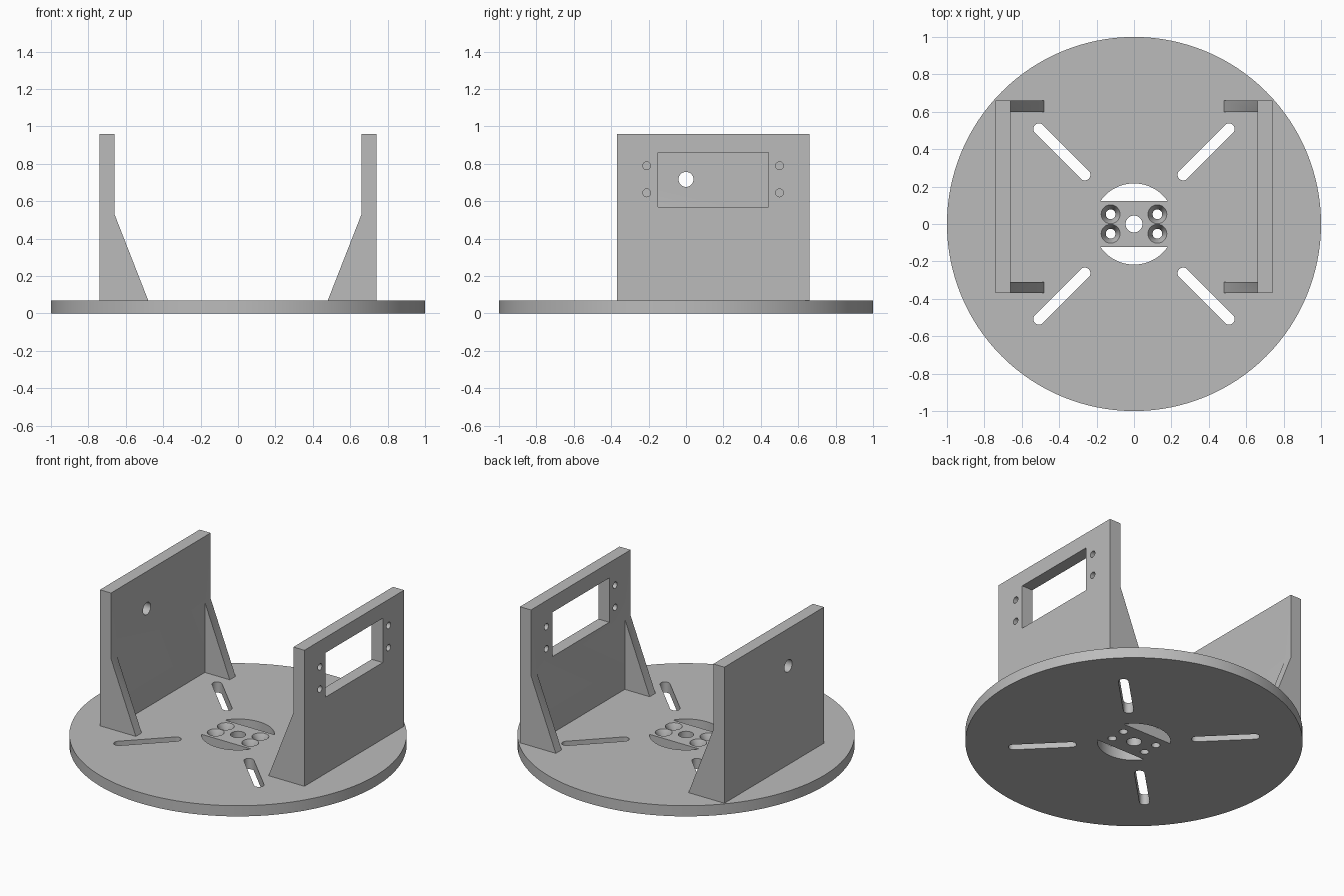
import bpy
import bmesh
from math import pi, cos, sin, asin, sqrt
from mathutils import Vector

cube = bpy.data.objects.get("Cube")
if cube:
    bpy.data.objects.remove(cube, do_unlink=True)

grey = bpy.data.materials.new("plain grey")
grey.use_nodes = True
colour = (0.5, 0.5, 0.5, 1)
grey.diffuse_color = colour
grey.node_tree.nodes["Principled BSDF"].inputs["Base Color"].default_value = colour

BASE_TOP, WALL_TOP = 0.07, 0.96
INNER, OUTER = 0.66, 0.74        # wall thickness range in x
FRONT, BACK = -0.37, 0.66        # wall range in y
RIB = 0.06                       # gusset thickness


def arc(cx, cy, r, start=0, end=2 * pi, steps=48):
    return [(cx + r * cos(start + (end - start) * i / steps),
             cy + r * sin(start + (end - start) * i / steps)) for i in range(steps + 1)]


def circle(cx, cy, r, steps=32):
    return arc(cx, cy, r, steps=steps)[:-1]


def loft(name, lower, upper, a, b, axis="z"):
    """Solid between two matching outlines at positions a and b along an axis."""
    place = {"x": lambda u, v, w: (w, u, v),
             "y": lambda u, v, w: (u, w, v),
             "z": lambda u, v, w: (u, v, w)}[axis]
    bm = bmesh.new()
    rings = [[bm.verts.new(place(u, v, w)) for u, v in pts]
             for pts, w in ((lower, a), (upper, b))]
    for ring in rings:
        bm.faces.new(ring)
    n = len(lower)
    for i in range(n):
        j = (i + 1) % n
        bm.faces.new((rings[0][i], rings[0][j], rings[1][j], rings[1][i]))
    bmesh.ops.recalc_face_normals(bm, faces=bm.faces)
    mesh = bpy.data.meshes.new(name)
    bm.to_mesh(mesh)
    bm.free()
    mesh.materials.append(grey)
    obj = bpy.data.objects.new(name, mesh)
    bpy.context.collection.objects.link(obj)
    return obj


def prism(name, outline, a, b, axis="z"):
    return loft(name, outline, outline, a, b, axis)


def rect(u0, u1, v0, v1):
    return [(u0, v0), (u1, v0), (u1, v1), (u0, v1)]


def carve(obj, cutters):
    """Subtract the cutters, then shade curved faces smooth."""
    bpy.context.view_layer.objects.active = obj
    for cutter in cutters:
        cutter.hide_render = True
        mod = obj.modifiers.new("cut", "BOOLEAN")
        mod.operation = "DIFFERENCE"
        mod.solver = "EXACT"
        mod.object = cutter
        bpy.ops.object.modifier_apply(modifier=mod.name)
        bpy.data.objects.remove(cutter, do_unlink=True)
    bpy.ops.object.select_all(action="DESELECT")
    obj.select_set(True)
    bpy.ops.object.shade_smooth_by_angle(angle=pi / 6)


# Round base with its slots and hub openings
base = prism("base_disc", circle(0, 0, 1, 128), 0, BASE_TOP)
cutters = [prism("hub_hole", circle(0, 0, 0.045), -1, 1)]

for k in range(4):                                    # diagonal slots
    t = pi / 4 + k * pi / 2
    d = Vector((cos(t), sin(t)))
    near, far = d * 0.372, d * 0.718
    outline = (arc(far.x, far.y, 0.03, t - pi / 2, t + pi / 2, 16)
               + arc(near.x, near.y, 0.03, t + pi / 2, t + 3 * pi / 2, 16))
    cutters.append(prism("slot", outline, -1, 1))

hub, strip = 0.217, 0.122                             # crescents beside the hub strip
edge = asin(strip / hub)
for turn in (0, pi):
    cutters.append(prism("crescent", arc(0, 0, hub, edge + turn, pi - edge + turn, 40), -1, 1))

for x in (-0.125, 0.125):                             # countersunk screw holes
    for y in (-0.052, 0.052):
        cutters.append(prism("screw_hole", circle(x, y, 0.026), -1, 1))
        cutters.append(loft("countersink", circle(x, y, 0.026), circle(x, y, 0.051),
                            0.02, BASE_TOP + 0.001))
carve(base, cutters)


# Upright walls, each with a gusset at both ends
def wall(name, side):
    outline = [(side * x, z) for x, z in (
        (OUTER, BASE_TOP), (OUTER, WALL_TOP), (INNER, WALL_TOP),
        (INNER, 0.53), (0.48, BASE_TOP))]
    obj = prism(name, outline, FRONT, BACK, "y")
    gap = prism("gap", rect(side * 0.3, side * INNER, 0, 0.7),
                FRONT + RIB, BACK - RIB, "y")
    return obj, gap


# Left wall: rectangular window and four mounting holes
left, gap = wall("left_wall", 1)
cutters = [gap, prism("window", rect(-0.15, 0.44, 0.57, 0.86), 0.5, 0.9, "x")]
for y in (-0.21, 0.5):
    for z in (0.645, 0.79):
        cutters.append(prism("mount_hole", circle(y, z, 0.021), 0.5, 0.9, "x"))
carve(left, cutters)

# Right wall: a single pivot hole
right, gap = wall("right_wall", -1)
carve(right, [gap, prism("pivot_hole", circle(0, 0.717, 0.04), -0.9, -0.5, "x")])
